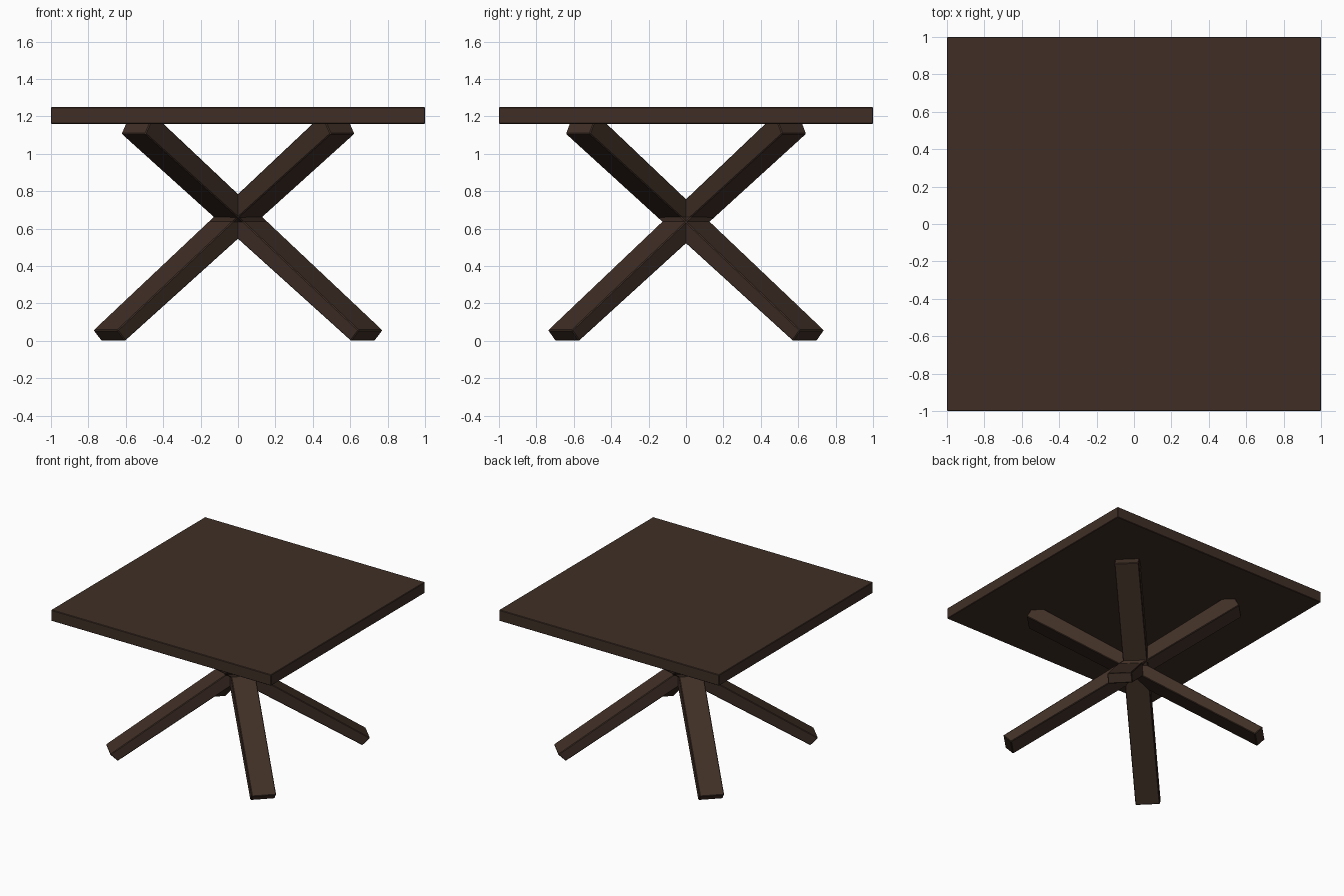
import bpy, bmesh
from mathutils import Vector

cube = bpy.data.objects.get("Cube")
if cube:
    bpy.data.objects.remove(cube, do_unlink=True)

# Dark stained wood
wood = bpy.data.materials.new("dark brown wood")
wood.use_nodes = True
colour = (0.050, 0.028, 0.019, 1)
wood.diffuse_color = colour
wood.node_tree.nodes["Principled BSDF"].inputs["Base Color"].default_value = colour


def add_object(name, bm, bevel):
    bmesh.ops.recalc_face_normals(bm, faces=bm.faces[:])
    mesh = bpy.data.meshes.new(name)
    bm.to_mesh(mesh)
    bm.free()
    mesh.materials.append(wood)
    obj = bpy.data.objects.new(name, mesh)
    bpy.context.collection.objects.link(obj)
    mod = obj.modifiers.new("eased edges", "BEVEL")
    mod.width = bevel
    mod.segments = 1
    return obj


# Square slab top
bm = bmesh.new()
bmesh.ops.create_cube(bm, size=1)
bmesh.ops.scale(bm, vec=(2, 2, 0.09), verts=bm.verts)
bmesh.ops.translate(bm, vec=(0, 0, 1.205), verts=bm.verts)
add_object("table_top", bm, 0.004)

# Side outline of one slanted beam: foot underside, foot heel, top end upper, top end lower
OUTLINE = [(0.667, 0.635, 0.0), (0.71, 0.675, 0.057),
           (-0.515, -0.54, 1.212), (-0.56, -0.58, 1.107)]
HALF_WIDTH = Vector((0.065, -0.065, 0))


def add_beam(name, sx, sy):
    bm = bmesh.new()
    sides = []
    for sign in (-1, 1):
        points = [Vector(p) + HALF_WIDTH * sign for p in OUTLINE]
        sides.append([bm.verts.new((p.x * sx, p.y * sy, p.z)) for p in points])
    a, b = sides
    bm.faces.new(a)
    bm.faces.new(b[::-1])
    for i in range(4):
        j = (i + 1) % 4
        bm.faces.new((a[i], b[i], b[j], a[j]))
    add_object(name, bm, 0.005)


# Four beams crossing at the middle, named by the corner of the foot
for sx, side in ((1, "left"), (-1, "right")):
    for sy, end in ((-1, "front"), (1, "back")):
        add_beam(f"{end}_{side}_leg_beam", sx, sy)
